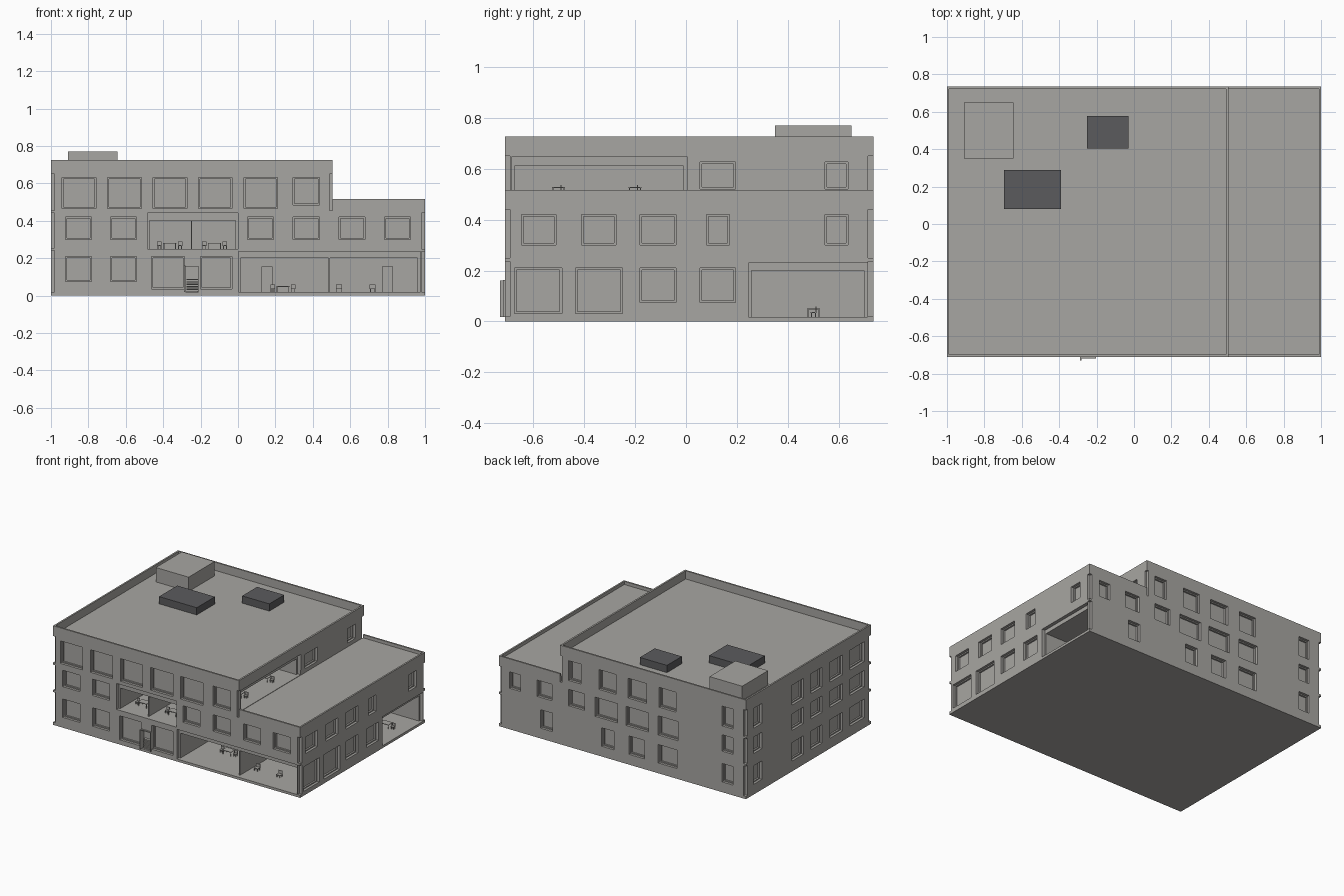
import bpy, bmesh
from mathutils import Vector

if "Cube" in bpy.data.objects:
    bpy.data.objects.remove(bpy.data.objects["Cube"], do_unlink=True)


def material(name, rgb):
    m = bpy.data.materials.new(name)
    m.use_nodes = True
    m.diffuse_color = (*rgb, 1)
    m.node_tree.nodes["Principled BSDF"].inputs["Base Color"].default_value = (*rgb, 1)
    return m


GREY = material("warm grey", (0.39, 0.38, 0.36))
DARK = material("dark grey", (0.105, 0.105, 0.11))


def add_box(bm, x0, x1, y0, y1, z0, z1):
    lo, hi = Vector((x0, y0, z0)), Vector((x1, y1, z1))
    for v in bmesh.ops.create_cube(bm, size=1)["verts"]:
        v.co = (lo + hi) / 2 + v.co * (hi - lo)


def finish(name, bm, mat):
    bmesh.ops.recalc_face_normals(bm, faces=bm.faces)
    mesh = bpy.data.meshes.new(name)
    bm.to_mesh(mesh)
    bm.free()
    mesh.materials.append(mat)
    ob = bpy.data.objects.new(name, mesh)
    bpy.context.collection.objects.link(ob)
    return ob


def boxes(name, mat, items):
    bm = bmesh.new()
    for it in items:
        add_box(bm, *it)
    return finish(name, bm, mat)


# Overall extents: facades and the step between tall block and low wing
FRONT, BACK, LEFT, RIGHT, STEP = -0.71, 0.735, -1, 1, 0.505


def on_wall(wall, a0, a1, z0, z1, d0, d1):
    """Box on a wall: a runs along it, d is depth inward."""
    axis, pos, inward = {"front": ("y", FRONT, 1), "back": ("y", BACK, -1), "left": ("x", LEFT, 1),
                         "right": ("x", RIGHT, -1), "step": ("x", STEP, -1)}[wall]
    n = sorted((pos + inward * d0, pos + inward * d1))
    return (a0, a1, *n, z0, z1) if axis == "y" else (*n, a0, a1, z0, z1)


# Windows: wall, sill, head, (centre, width) pairs
low, mid, top = (0.075, 0.21), (0.3, 0.42), (0.485, 0.63)
rows = [
    ("front", 0.465, 0.63, [(-0.85 + 0.243 * i, 0.18) for i in range(5)]),
    ("front", *top, [(0.365, 0.14)]),
    ("front", *mid, [(c, 0.14) for c in (-0.852, -0.612, 0.12, 0.365, 0.61, 0.852)]),
    ("front", *low, [(-0.852, 0.14), (-0.612, 0.14)]),
    ("front", 0.035, 0.21, [(-0.374, 0.175), (-0.116, 0.17)]),
    ("right", 0.032, 0.21, [(-0.58, 0.185), (-0.342, 0.185)]),
    ("right", *low, [(-0.11, 0.14), (0.125, 0.14)]),
    ("right", *mid, [(-0.578, 0.135), (-0.342, 0.135), (-0.11, 0.14), (0.125, 0.09), (0.59, 0.09)]),
    ("step", 0.52, 0.625, [(0.125, 0.14), (0.59, 0.09)]),
    ("back", *top, [(0.385, 0.1), (0.12, 0.14), (-0.12, 0.15), (-0.365, 0.14), (-0.852, 0.09)]),
    ("back", 0.28, 0.42, [(0.13, 0.18), (-0.12, 0.18), (-0.37, 0.16)]),
    ("back", *mid, [(0.87, 0.09), (0.63, 0.12), (0.37, 0.13), (-0.852, 0.09)]),
    ("back", *low, [(0.615, 0.1), (0.12, 0.1), (-0.115, 0.125), (-0.365, 0.15), (-0.852, 0.09)]),
]
for z0, z1 in (low, mid, top):
    rows.append(("left", z0, z1, [(0.6, 0.1), (0.135, 0.13), (-0.08, 0.13), (-0.31, 0.145), (-0.55, 0.165)]))
windows = [(w, c - s / 2, c + s / 2, z0, z1) for w, z0, z1, cs in rows for c, s in cs]

# Large open bays: wall, along, height, header height, room depth
bays = [("front", 0.002, 0.975, 0.018, 0.235, 0.2, 0.42),
        ("front", -0.485, 0, 0.25, 0.44, 0.4, 0.3),
        ("right", 0.245, 0.712, 0.018, 0.23, 0.2, 0.42),
        ("step", -0.685, 0.005, 0.495, 0.645, 0.61, 0.38)]

# Shell: stepped profile pushed from front to back
bm = bmesh.new()
outline = [(LEFT, 0), (RIGHT, 0), (RIGHT, 0.515), (STEP, 0.515), (STEP, 0.725), (LEFT, 0.725)]
face = bm.faces.new([bm.verts.new((x, FRONT, z)) for x, z in outline])
ext = bmesh.ops.extrude_face_region(bm, geom=[face])["geom"]
for v in ext:
    if isinstance(v, bmesh.types.BMVert):
        v.co.y = BACK
shell = finish("building_shell", bm, GREY)

# Shallow cuts: windows, bay surrounds, door niche and corner notches
shallow = [on_wall(*w, -0.01, 0.03) for w in windows]
shallow += [on_wall(w, a0, a1, z0, z1, -0.01, 0.025) for w, a0, a1, z0, z1, h, d in bays]
shallow.append(on_wall("front", -0.283, -0.207, 0.018, 0.16, -0.01, 0.03))
n = 0.02
for y in (FRONT, BACK):
    for x, levels in ((LEFT, ((0.02, 0.24), (0.255, 0.44), (0.455, 0.65))),
                      (RIGHT, ((0.02, 0.235), (0.25, 0.44))),
                      (STEP, ((0.455, 0.65),))):
        for z0, z1 in levels:
            w = 0.015 if x == STEP else n
            shallow.append((x - w, x + (0.001 if x == STEP else w), y - n, y + n, z0, z1))

# Deep cuts: rooms behind the bays and the sunken roofs
deep = [on_wall(w, a0 + 0.012, a1 - 0.014, z0, h, 0.01, d) for w, a0, a1, z0, z1, h, d in bays]
deep.append((-0.988, 0.492, FRONT + 0.012, BACK - 0.012, 0.665, 0.9))
roof_cut = [(0.504, 0.988, FRONT + 0.012, BACK - 0.012, 0.492, 0.51),
            (0.504, 0.988, FRONT + 0.012, BACK - 0.012, 0.505, 0.53)]

for name, items in (("shallow_cutter", shallow), ("room_cutter", deep), ("wing_roof_cutter", roof_cut)):
    cutter = boxes(name, GREY, items)
    mod = shell.modifiers.new(name, 'BOOLEAN')
    mod.operation, mod.solver, mod.object, mod.use_self = 'DIFFERENCE', 'EXACT', cutter, True
    cutter.hide_render = True
    cutter.hide_set(True)
    cutter.display_type = 'WIRE'

# Slim frames inside each window
frames, f = [], 0.008
for w, a0, a1, z0, z1 in windows:
    for r in ((a0, a1, z0, z0 + f), (a0, a1, z1 - f, z1),
              (a0, a0 + f, z0 + f, z1 - f), (a1 - f, a1, z0 + f, z1 - f)):
        frames.append(on_wall(w, *r, 0.018, 0.031))
boxes("window_frames", GREY, frames)

# Entrance: posts, open leaf and slatted lower panel
entrance = [(-0.288, -0.282, -0.73, FRONT, 0.018, 0.16), (-0.21, -0.204, FRONT - 0.008, FRONT, 0.018, 0.16),
            (-0.288, -0.204, FRONT - 0.008, FRONT, 0.155, 0.162)]
entrance += [(-0.275, -0.215, FRONT + 0.01, FRONT + 0.03, z, z + 0.005)
             for z in (0.02 + 0.009 * i for i in range(8))]
boxes("entrance_door", GREY, entrance)

# Roof equipment
boxes("stair_head", GREY, [(-0.91, -0.645, 0.35, 0.65, 0.66, 0.77)])
boxes("roof_units", DARK, [(-0.695, -0.39, 0.08, 0.29, 0.66, 0.718), (-0.25, -0.03, 0.405, 0.577, 0.66, 0.718)])

# Partitions and doors inside the open rooms
boxes("partitions", GREY, [(0.485, 0.492, -0.68, -0.28, 0.018, 0.2), (-0.252, -0.246, -0.68, -0.4, 0.25, 0.4)])
doors = [(x, x + 0.06, -0.418, -0.408, 0.25, 0.385) for x in (-0.37, -0.18)]
doors += [(x, x + 0.06, -0.3, -0.288, 0.018, 0.155) for x in (0.125, 0.77)]
boxes("inner_doors", GREY, doors)


# Furniture: tables and chairs on thin legs
def seat(x, y, z, w, d, h, back=0):
    t = 0.004
    out = [(x - w, x + w, y - d, y + d, z + h - t, z + h)]
    for sx in (-1, 1):
        for sy in (-1, 1):
            cx, cy = x + sx * (w - t), y + sy * (d - t)
            out.append((cx - t / 2, cx + t / 2, cy - t / 2, cy + t / 2, z, z + h))
    if back:
        out.append((x - w, x + w, y + d - t, y + d, z + h, z + h + back))
    return out


furniture = []
for x, y, z in ((0.24, -0.45, 0.018), (0.85, 0.5, 0.018), (-0.365, -0.56, 0.25), (-0.125, -0.56, 0.25),
                (0.36, -0.5, 0.495), (0.36, -0.2, 0.495)):
    furniture += seat(x, y, z, 0.035, 0.025, 0.032)
    for dx in (-0.055, 0.055):
        furniture += seat(x + dx, y, z, 0.012, 0.012, 0.02, 0.02)
for x in (0.54, 0.72):
    furniture += seat(x, -0.55, 0.018, 0.016, 0.016, 0.02, 0.022)
boxes("furniture", GREY, furniture)
